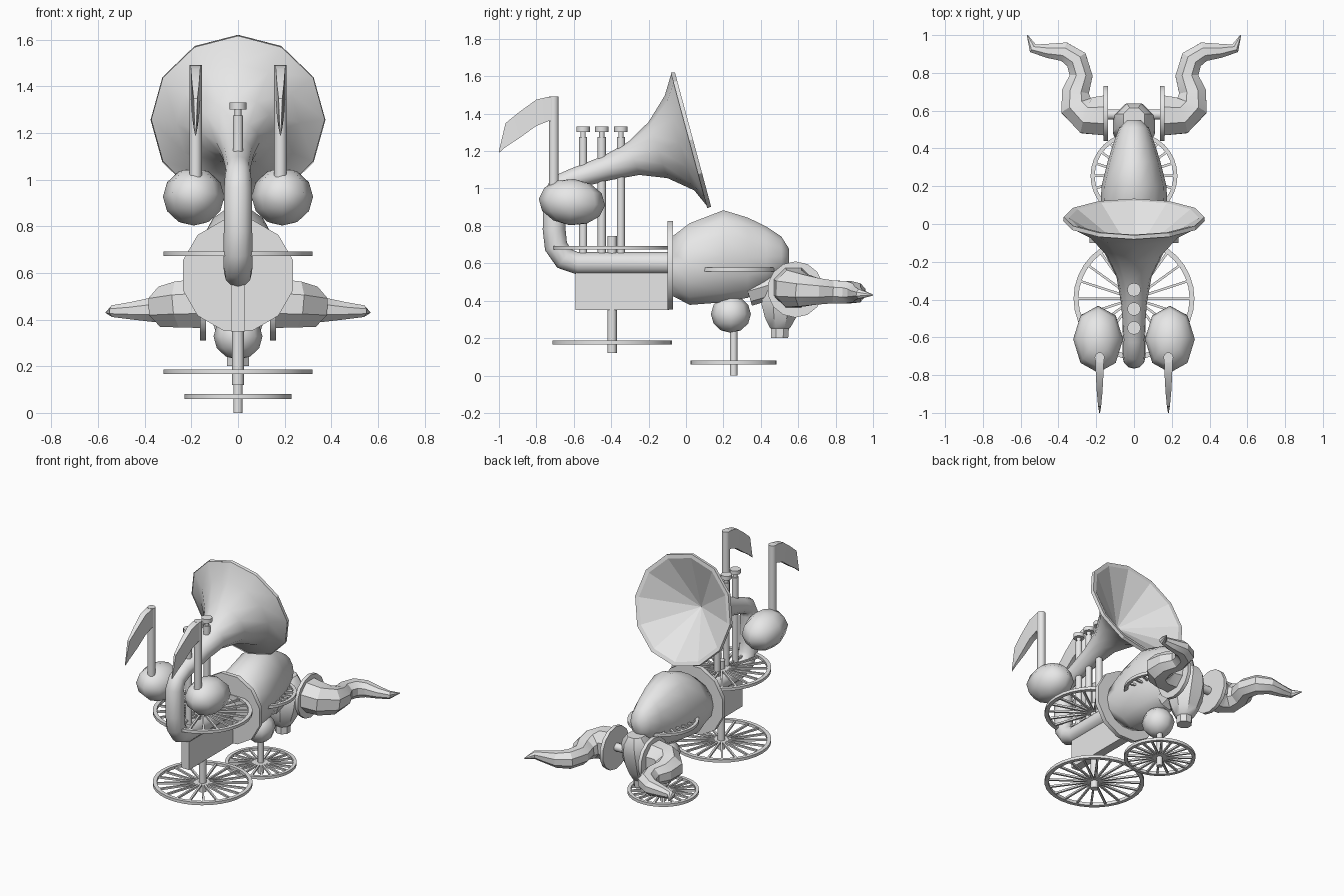
import bpy, bmesh, math
from mathutils import Vector, Matrix

if "Cube" in bpy.data.objects:
    bpy.data.objects.remove(bpy.data.objects["Cube"])

grey = bpy.data.materials.new("plain_grey")
grey.diffuse_color = (0.8, 0.8, 0.8, 1)
grey.use_nodes = True
grey.node_tree.nodes["Principled BSDF"].inputs["Base Color"].default_value = grey.diffuse_color


def finish(name, bm, angle=0):
    bmesh.ops.remove_doubles(bm, verts=bm.verts, dist=1e-5)
    bmesh.ops.recalc_face_normals(bm, faces=bm.faces)
    me = bpy.data.meshes.new(name)
    bm.to_mesh(me)
    bm.free()
    me.materials.append(grey)
    ob = bpy.data.objects.new(name, me)
    bpy.context.collection.objects.link(ob)
    if angle:
        bpy.ops.object.select_all(action='DESELECT')
        ob.select_set(True)
        bpy.context.view_layer.objects.active = ob
        bpy.ops.object.shade_smooth_by_angle(angle=math.radians(angle))
    return ob


def loft(name, pts, radii, side, n=12, angle=0, axis=None, caps=(True, True), turn=0.0):
    """Rings of radius r, or (side radius, other radius), swept along pts."""
    bm = bmesh.new()
    pts = [Vector(p) for p in pts]
    side = Vector(side)
    rings = []
    for i, p in enumerate(pts):
        t = Vector(axis) if axis else pts[min(i + 1, len(pts) - 1)] - pts[max(i - 1, 0)]
        t.normalize()
        up = t.cross(side).normalized()
        s = up.cross(t).normalized()
        r = radii[i]
        a, b = r if isinstance(r, tuple) else (r, r)
        rings.append([bm.verts.new(p + s * a * math.cos(q) + up * b * math.sin(q))
                      for q in (2 * math.pi * (k + turn) / n for k in range(n))])
    for A, B in zip(rings, rings[1:]):
        for k in range(n):
            bm.faces.new((A[k], A[(k + 1) % n], B[(k + 1) % n], B[k]))
    if caps[0]:
        bm.faces.new(rings[0][::-1])
    if caps[1]:
        bm.faces.new(rings[-1])
    return finish(name, bm, angle)


def rod(name, a, b, r, n=12, turn=0.0):
    d = Vector(b) - Vector(a)
    side = (1, 0, 0) if abs(d.x) < 0.5 * d.length else (0, 0, 1)
    return loft(name, [a, b], [r, r], side, n, 40, turn=turn)


def ball(name, c, radii, tilt=0.0):
    bm = bmesh.new()
    m = (Matrix.Translation(c) @ Matrix.Rotation(tilt, 4, 'X')
         @ Matrix.Diagonal((*radii, 1)))
    bmesh.ops.create_uvsphere(bm, u_segments=8, v_segments=6, radius=1, matrix=m)
    return finish(name, bm, 80)


def wheel(name, y, z, r, rim, spokes=20, n=32, h=0.01):
    """Flat-lying spoked wheel."""
    bm = bmesh.new()
    rings = []
    for k in range(n):
        a = 2 * math.pi * k / n
        rings.append([bm.verts.new((q * math.cos(a), y + q * math.sin(a), z + dz))
                      for q, dz in ((r, -h), (r, h), (r - rim, h), (r - rim, -h))])
    for k in range(n):
        A, B = rings[k], rings[(k + 1) % n]
        for j in range(4):
            bm.faces.new((A[j], B[j], B[(j + 1) % 4], A[(j + 1) % 4]))
    L = r - rim * 0.7
    for k in range(spokes):
        m = (Matrix.Translation((0, y, z)) @ Matrix.Rotation(2 * math.pi * k / spokes, 4, 'Z')
             @ Matrix.Translation((L / 2, 0, 0)) @ Matrix.Diagonal((L, 0.013, 0.013, 1)))
        bmesh.ops.create_cube(bm, size=1, matrix=m)
    return finish(name, bm, 30)


# Main tube bending up and flaring into the bell
tube = [(-.08, .6, .06), (-.58, .6, .06), (-.65, .625, .062), (-.695, .69, .062),
        (-.705, .78, .061), (-.705, .96, .06), (-.68, 1.02, .056), (-.61, 1.05, .054),
        (-.42, 1.11, .068), (-.28, 1.16, .093), (-.15, 1.205, .158),
        (-.035, 1.243, .265), (.02, 1.258, .372)]
loft("horn_tube_and_bell", [(0, y, z) for y, z, r in tube], [r for y, z, r in tube],
     (1, 0, 0), 12, 75, caps=(True, False))
# Bell lip and faceted mouth
ax = Vector((0, .965, .26)).normalized()
rim = Vector((0, .022, 1.258))
loft("bell_mouth", [rim - ax * .006, rim + ax * .016, rim + ax * .012, rim - ax * .2],
     [.375, .372, .345, .0], (1, 0, 0), 12, 0, axis=ax, caps=(False, False))

# Valves with necks and buttons
for i, y in enumerate((-.55, -.45, -.348)):
    loft(f"valve_{i + 1}", [(0, y, z) for z in (.6, 1.275, 1.275, 1.302, 1.302, 1.33)],
         [.022, .022, .014, .014, .036, .036], (1, 0, 0), 12, 40, axis=(0, 0, 1))

# Flat block under the tube
bm = bmesh.new()
bmesh.ops.create_cube(bm, size=1, matrix=Matrix.Translation((0, -.34, .45))
                      @ Matrix.Diagonal((.06, .5, .2, 1)))
finish("under_block", bm)

# Wheels lying flat, with hubs
wheel("large_wheel_lower", -.395, .177, .32, .026)
wheel("large_wheel_upper", -.395, .683, .32, .026)
wheel("small_wheel_lower", .255, .07, .23, .022)
wheel("small_wheel_upper", .255, .567, .23, .022)
rod("large_hub_lower", (0, -.395, .12), (0, -.395, .37), .025)
rod("large_hub_upper", (0, -.395, .62), (0, -.395, .745), .025)
rod("small_hub_lower", (0, .255, 0), (0, .255, .27), .02)
ball("hub_ball", (0, .24, .328), (.105, .107, .1))

# Round collar plate in front of the body
rod("collar_plate", (0, -.1, .59), (0, -.07, .59), .245, 12, .5)

# Egg-shaped body: y, bottom, top, half width
body = [(-.07, .42, .75, .165), (.02, .372, .82, .18), (.2, .385, .89, .172),
        (.33, .41, .85, .14), (.43, .47, .80, .108), (.51, .53, .745, .078),
        (.55, .59, .68, .035)]
loft("body", [(0, y, (a + b) / 2) for y, a, b, w in body],
     [(w, (b - a) / 2) for y, a, b, w in body], (1, 0, 0), 14, 75, axis=(0, 1, 0))

# Head narrowing down to a snout, with a neck to the body
head = [(.50, .20, .05), (.502, .25, .052), (.503, .26, .062), (.505, .31, .09),
        (.51, .38, .115), (.525, .46, .12), (.545, .53, .1), (.56, .58, .06)]
loft("head_and_snout", [(0, y, z) for y, z, r in head], [r for y, z, r in head],
     (1, 0, 0), 8, 35, axis=(0, 0, 1), turn=.5)
rod("neck", (0, .33, .45), (0, .5, .5), .08, 8)
rod("axle", (-.16, .58, .465), (.16, .58, .465), .028, 10)

# Curved side horns with flanges: x, y, z, radius
horn = [(.15, .575, .47, .115), (.25, .575, .465, .107), (.305, .625, .455, .094),
        (.31, .70, .45, .077), (.28, .785, .447, .066), (.305, .87, .445, .064),
        (.37, .912, .442, .055), (.46, .917, .438, .04), (.535, .93, .436, .027),
        (.565, 1.0, .43, .003)]
flag = [(-.70, 1.425, .065, .022), (-.735, 1.425, .065, .022), (-.80, 1.405, .07, .02),
        (-.89, 1.34, .07, .015), (-.965, 1.285, .064, .008), (-1.0, 1.195, .005, .002)]
for s, tag in ((-1, "left"), (1, "right")):
    loft("side_horn_" + tag, [(s * x, y, z) for x, y, z, r in horn],
         [r for x, y, z, r in horn], (0, 0, 1), 8, 25, turn=.5)
    rod("horn_flange_" + tag, (s * .138, .585, .46), (s * .162, .585, .46), .15, 14)

    # Music-note head, stem and flag
    ball("note_head_" + tag, (s * .19, -.61, .927), (.132, .178, .124), -.1)
    rod("note_stem_" + tag, (s * .182, -.707, .95), (s * .182, -.707, 1.492), .027, 10)
    r2 = math.sqrt(2)
    loft("note_flag_" + tag, [(s * .182, y, z) for y, z, h, w in flag],
         [(w * r2, h * r2) for y, z, h, w in flag], (1, 0, 0), 4, 30,
         axis=(0, -1, 0), turn=.5)
